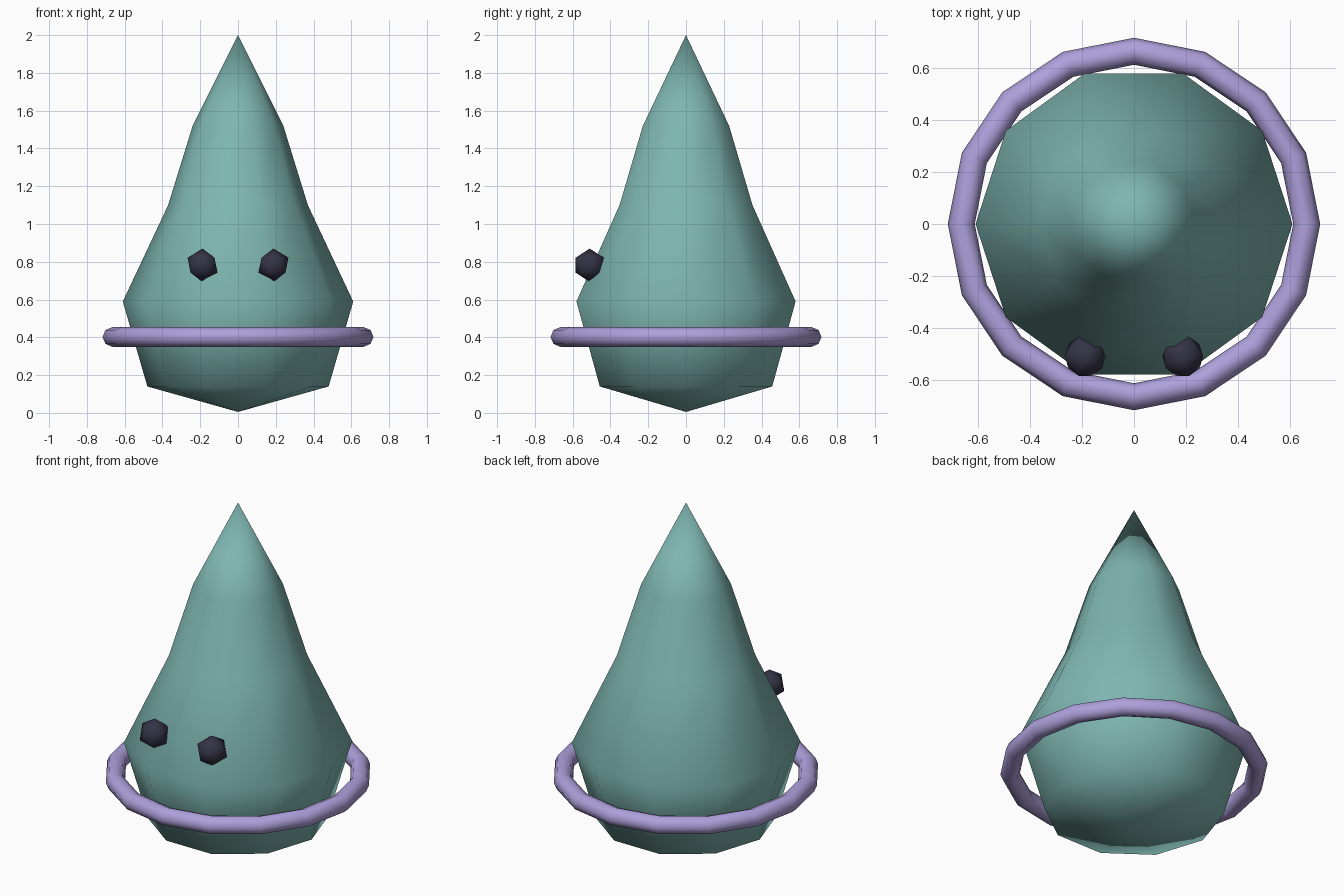
import bpy, bmesh, math
from mathutils import Matrix

if "Cube" in bpy.data.objects:
    bpy.data.objects.remove(bpy.data.objects["Cube"])


def material(name, rgb):
    m = bpy.data.materials.new(name)
    m.diffuse_color = (*rgb, 1)
    m.use_nodes = True
    m.node_tree.nodes["Principled BSDF"].inputs["Base Color"].default_value = m.diffuse_color
    return m


TEAL = material("teal", (0.21, 0.47, 0.44))
LILAC = material("lilac", (0.42, 0.35, 0.71))
DARK = material("dark navy", (0.035, 0.033, 0.06))


def finish(name, bm, mat):
    bmesh.ops.recalc_face_normals(bm, faces=bm.faces)
    for f in bm.faces:
        f.smooth = True
    mesh = bpy.data.meshes.new(name)
    bm.to_mesh(mesh)
    bm.free()
    mesh.materials.append(mat)
    ob = bpy.data.objects.new(name, mesh)
    bpy.context.collection.objects.link(ob)
    return ob


def lathe(name, profile, sides, mat, closed=False):
    """Spin (radius, z) points about z; zero radius makes a single pole."""
    bm = bmesh.new()
    rings = []
    for r, z in profile:
        n = 1 if r == 0 else sides
        rings.append([bm.verts.new((r * math.cos(2 * math.pi * i / sides),
                                    r * math.sin(2 * math.pi * i / sides), z))
                      for i in range(n)])
    pairs = list(zip(rings, rings[1:]))
    if closed:
        pairs.append((rings[-1], rings[0]))
    for a, b in pairs:
        for i in range(sides):
            j = i + 1
            quad = [a[i % len(a)], a[j % len(a)], b[j % len(b)], b[i % len(b)]]
            bm.faces.new(list(dict.fromkeys(quad)))
    return finish(name, bm, mat)


# Ten-sided pear-shaped body with a point at both ends
lathe("body", [(0, 0.005), (0.48, 0.14), (0.61, 0.59), (0.37, 1.10),
               (0.24, 1.52), (0, 2.0)], 10, TEAL)

# Floating ring around the lower body
tube = [(0.665 + 0.052 * math.cos(k * math.pi / 4),
         0.402 + 0.052 * math.sin(k * math.pi / 4)) for k in range(8)]
lathe("ring", tube, 16, LILAC, closed=True)

# Pair of faceted eyes, mirrored across x
for label, side in (("left", -1), ("right", 1)):
    bm = bmesh.new()
    bmesh.ops.create_icosphere(bm, subdivisions=1, radius=0.088)
    bm.transform(Matrix.Translation((side * 0.188, -0.51, 0.782))
                 @ Matrix.Diagonal((side, 1, 1, 1)))
    finish(label + "_eye", bm, DARK)
